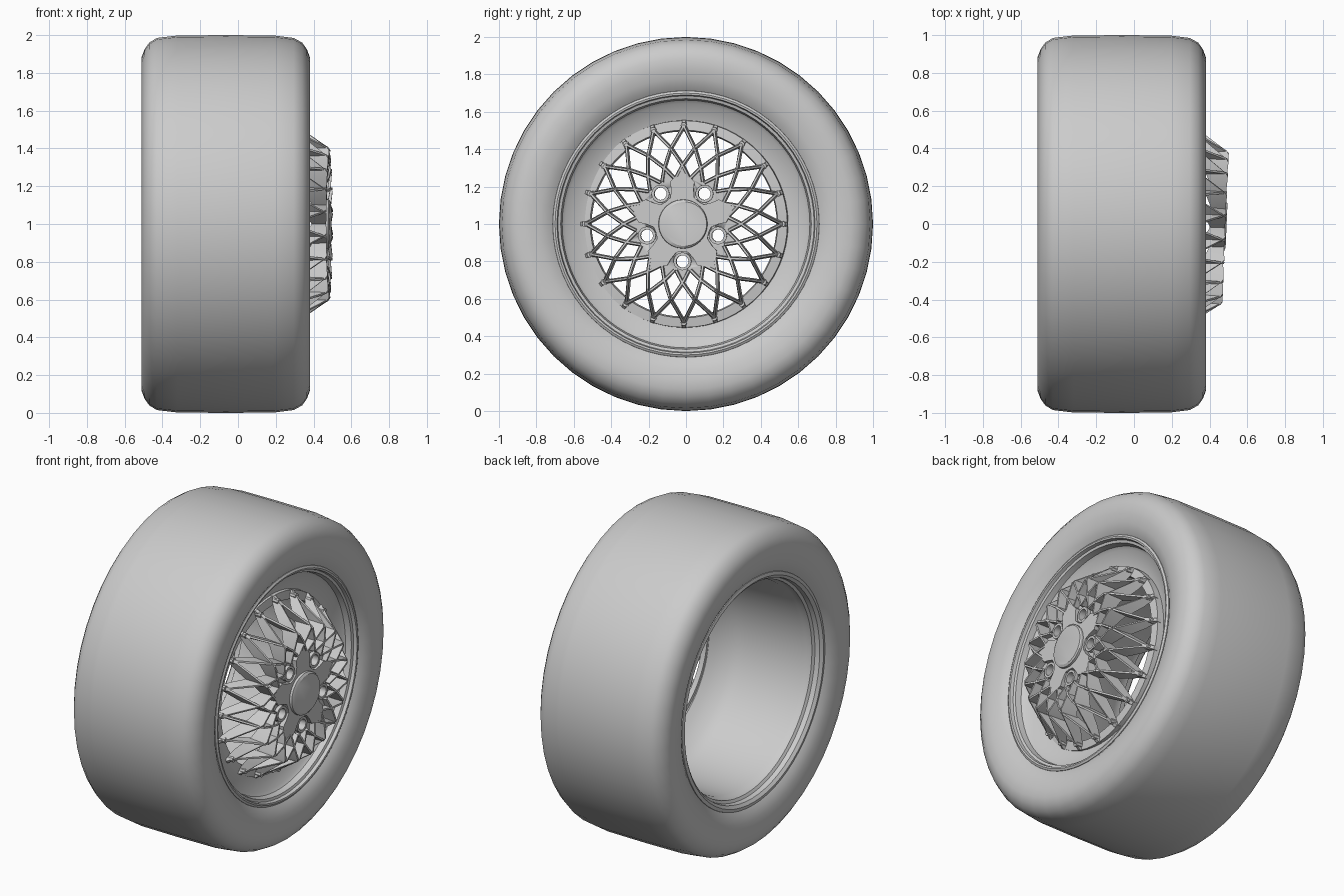
import bpy, bmesh, math
from mathutils import Matrix, Vector

if "Cube" in bpy.data.objects:
    bpy.data.objects.remove(bpy.data.objects["Cube"])

TILT = Matrix.Translation((0, 0, 1)) @ Matrix.Rotation(-0.042, 4, 'Z')
UP = Matrix.Translation((0, 0, 1))


def polar(x, r, deg):
    a = math.radians(deg)
    return Vector((x, r * math.cos(a), r * math.sin(a)))


def finish(name, bm, mat, angle=35):
    bmesh.ops.recalc_face_normals(bm, faces=bm.faces)
    me = bpy.data.meshes.new(name)
    bm.to_mesh(me)
    bm.free()
    ob = bpy.data.objects.new(name, me)
    bpy.context.collection.objects.link(ob)
    ob.matrix_world = mat
    bpy.ops.object.select_all(action='DESELECT')
    ob.select_set(True)
    bpy.context.view_layer.objects.active = ob
    bpy.ops.object.shade_smooth_by_angle(angle=math.radians(angle))
    return ob


def loft(bm, rings, closed_rows=False, caps=False):
    """Bridge successive closed loops of points."""
    vs = [[bm.verts.new(p) for p in ring] for ring in rings]
    pairs = list(zip(vs, vs[1:])) + ([(vs[-1], vs[0])] if closed_rows else [])
    for a, b in pairs:
        n = len(a)
        for i in range(n):
            j = (i + 1) % n
            bm.faces.new((a[i], a[j], b[j], b[i]))
    if caps:
        bm.faces.new(vs[0][::-1])
        bm.faces.new(vs[-1])


def revolve(name, profile, mat, segs, closed=False, angle=35):
    """Turn a list of (x, radius) round the wheel axis."""
    bm = bmesh.new()
    loft(bm, [[polar(x, r, 360 * k / segs) for k in range(segs)] for x, r in profile], closed)
    return finish(name, bm, mat, angle)


def tube(bm, r, deg, x0, x1, ro, ri=0, n=12):
    """Small cylinder or sleeve along the axis."""
    c = polar(0, r, deg)
    ring = lambda x, q: [c + polar(x, q, 360 * k / n) for k in range(n)]
    if ri:
        loft(bm, [ring(x0, ro), ring(x1, ro), ring(x1, ri), ring(x0, ri)], True)
    else:
        loft(bm, [ring(x0, ro), ring(x1, ro)], caps=True)


def plate(bm, pts, x0, x1):
    loft(bm, [[polar(x, r, a) for r, a in pts] for x in (x0, x1)], caps=True)


def blade(bm, path, w_front, w_back):
    """Tapered spoke through (radius, angle, front x, depth) points."""
    pts = [polar(0, r, a) for r, a, _, _ in path]
    rings = []
    for i, p in enumerate(pts):
        d = (pts[min(i + 1, len(pts) - 1)] - pts[max(i - 1, 0)]).normalized()
        s = Vector((0, -d.z, d.y))
        x, dep = path[i][2], path[i][3]
        f, b = p + Vector((x, 0, 0)), p + Vector((x - dep, 0, 0))
        rings.append([f + s * w_front / 2, f - s * w_front / 2,
                      b - s * w_back / 2, b + s * w_back / 2])
    loft(bm, rings, caps=True)


# Tyre
revolve("tyre", [(-0.45, 0.69), (-0.465, 0.71), (-0.485, 0.74), (-0.5, 0.78), (-0.508, 0.83),
                 (-0.51, 0.885), (-0.495, 0.925), (-0.47, 0.96), (-0.43, 0.985), (-0.32, 0.998),
                 (-0.065, 1.0), (0.19, 0.998), (0.295, 0.985), (0.34, 0.96), (0.365, 0.925),
                 (0.38, 0.885), (0.378, 0.83), (0.37, 0.78), (0.355, 0.74), (0.335, 0.71),
                 (0.32, 0.69)], UP, 48, angle=50)

# Rim barrel with stepped front dish and rear lip
revolve("rim_barrel", [(0.3, 0.72), (0.34, 0.712), (0.347, 0.70), (0.345, 0.69), (0.325, 0.685),
                       (0.32, 0.67), (0.285, 0.662), (0.27, 0.645), (0.238, 0.555), (0.232, 0.52),
                       (0.2, 0.515), (0.17, 0.545), (0.1, 0.60), (0.03, 0.625), (-0.36, 0.64),
                       (-0.375, 0.65), (-0.42, 0.652), (-0.43, 0.668), (-0.46, 0.672),
                       (-0.475, 0.69), (-0.47, 0.71), (-0.43, 0.72)], UP, 64)

# Outer ring carrying the spokes
revolve("spoke_ring", [(0.225, 0.495), (0.262, 0.502), (0.255, 0.553), (0.215, 0.556)],
        TILT, 60, closed=True)

# Crossing lattice of spokes: two per ring joint
bm = bmesh.new()
for k in range(20):
    a = 90 + 18 * k
    blade(bm, [(0.555, a, 0.262, 0.03), (0.515, a, 0.318, 0.06)], 0.02, 0.028)
    for s in (-1, 1):
        blade(bm, [(0.525, a, 0.30, 0.05), (0.475, a + 3.2 * s, 0.373, 0.085),
                   (0.41, a + 9 * s, 0.474, 0.115), (0.395, a + 10.2 * s, 0.486, 0.11),
                   (0.315, a + 18 * s, 0.48, 0.07), (0.25, a + 26 * s, 0.468, 0.04)],
              0.011, 0.022)
finish("lattice_spokes", bm, TILT, 25)

# Ring bolts
bm = bmesh.new()
for k in range(20):
    tube(bm, 0.527, 90 + 18 * k, 0.23, 0.297, 0.017, n=8)
finish("ring_bolts", bm, TILT)

# Hub back plate, scalloped, pierced by the lug holes
bm = bmesh.new()
plate(bm, [(0.315 if i % 2 == 0 else 0.25, 90 + 9 * i) for i in range(40)], 0.405, 0.44)
hub = finish("hub_plate", bm, TILT, 25)
bm = bmesh.new()
for k in range(5):
    tube(bm, 0.2, -90 + 72 * k, 0.3, 0.6, 0.034, n=16)
cutter = finish("lug_hole_cutter", bm, TILT)
cutter.hide_render = True
cutter.hide_set(True)
cut = hub.modifiers.new("lug_holes", 'BOOLEAN')
cut.object = cutter
cut.operation = 'DIFFERENCE'
cut.solver = 'EXACT'

# Raised pointed petals between the lugs
bm = bmesh.new()
pts = []
for k in range(5):
    c = 90 + 72 * k
    pts += [(0.148, c - 36), (0.155, c - 24), (0.195, c - 18), (0.235, c - 16), (0.255, c - 9),
            (0.315, c), (0.255, c + 9), (0.235, c + 16), (0.195, c + 18), (0.155, c + 24)]
plate(bm, pts, 0.42, 0.468)
finish("hub_petals", bm, TILT, 25)

# Lug sleeves
bm = bmesh.new()
for k in range(5):
    tube(bm, 0.2, -90 + 72 * k, 0.40, 0.462, 0.048, 0.033, 16)
finish("lug_sleeves", bm, TILT)

# Centre cap
bm = bmesh.new()
off = Vector((0, 0.01, 0))
loft(bm, [[polar(x, r, 360 * k / 40) + off * t for k in range(40)]
          for x, r, t in ((0.44, 0.133, 0), (0.482, 0.13, 0.5), (0.49, 0.118, 1.3))], caps=True)
finish("centre_cap", bm, TILT, 25)
